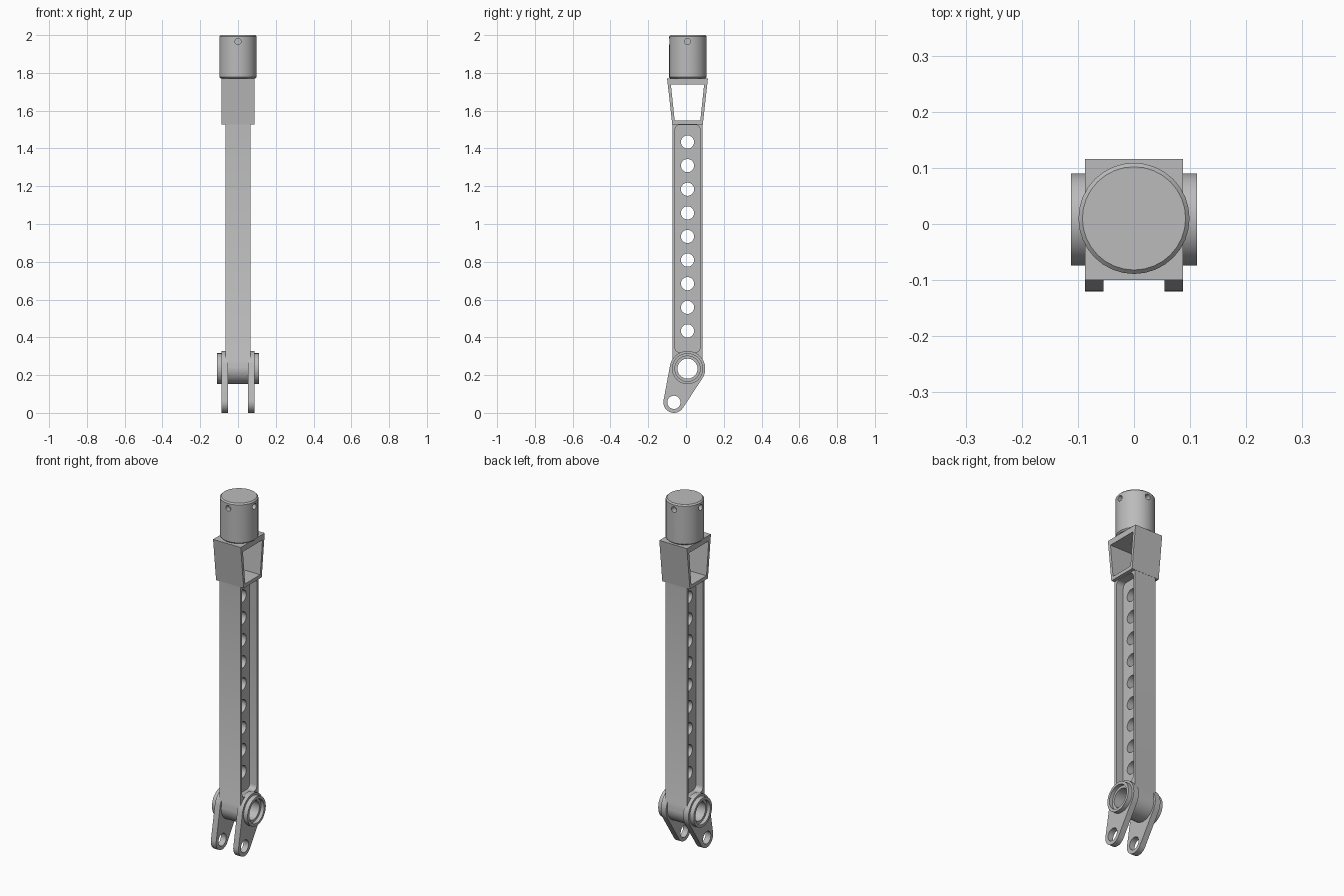
import bpy, bmesh, math
from mathutils import Matrix, Vector

if "Cube" in bpy.data.objects:
    bpy.data.objects.remove(bpy.data.objects["Cube"])

grey = bpy.data.materials.new("metal grey")
grey.use_nodes = True
grey.diffuse_color = (0.5, 0.5, 0.5, 1)
grey.node_tree.nodes["Principled BSDF"].inputs["Base Color"].default_value = (0.5, 0.5, 0.5, 1)

CY = 0.008          # centre line of the strut
HUB_Z = 0.234
EYE_Y, EYE_Z = -0.064, 0.056


def finish(name, bm):
    bmesh.ops.recalc_face_normals(bm, faces=bm.faces)
    mesh = bpy.data.meshes.new(name)
    bm.to_mesh(mesh)
    bm.free()
    mesh.materials.append(grey)
    ob = bpy.data.objects.new(name, mesh)
    bpy.context.collection.objects.link(ob)
    return ob


def prism(name, outline, x0, x1):
    """Extrude a (y, z) outline along x."""
    bm = bmesh.new()
    face = bm.faces.new([bm.verts.new((x0, y, z)) for y, z in outline])
    ext = bmesh.ops.extrude_face_region(bm, geom=[face])
    moved = [g for g in ext["geom"] if isinstance(g, bmesh.types.BMVert)]
    bmesh.ops.translate(bm, verts=moved, vec=(x1 - x0, 0, 0))
    return finish(name, bm)


def rod(name, centre, radius, length, axis="X", sides=32):
    bm = bmesh.new()
    turn = {"X": Matrix.Rotation(math.pi / 2, 4, "Y"),
            "Y": Matrix.Rotation(math.pi / 2, 4, "X"), "Z": Matrix()}[axis]
    bmesh.ops.create_cone(bm, cap_ends=True, segments=sides, radius1=radius, radius2=radius,
                          depth=length, matrix=Matrix.Translation(centre) @ turn)
    return finish(name, bm)


def arc(cy, cz, r, a0, a1, n=8):
    return [(cy + r * math.cos(a0 + (a1 - a0) * i / n),
             cz + r * math.sin(a0 + (a1 - a0) * i / n)) for i in range(n + 1)]


def rounded_rect(y0, y1, z0, z1, r):
    q = math.pi / 2
    corners = [(y1 - r, z1 - r), (y0 + r, z1 - r), (y0 + r, z0 + r), (y1 - r, z0 + r)]
    return [p for i, (y, z) in enumerate(corners) for p in arc(y, z, r, i * q, i * q + q, 5)]


def apply_mods(ob):
    bpy.context.view_layer.update()
    deps = bpy.context.evaluated_depsgraph_get()
    mesh = bpy.data.meshes.new_from_object(ob.evaluated_get(deps))
    ob.modifiers.clear()
    ob.data = mesh


def combine(target, others, operation):
    for other in others:
        mod = target.modifiers.new("bool", "BOOLEAN")
        mod.operation, mod.object, mod.solver = operation, other, "EXACT"
        apply_mods(target)
        bpy.data.objects.remove(other)


def smooth(ob):
    bpy.ops.object.select_all(action="DESELECT")
    ob.select_set(True)
    bpy.context.view_layer.objects.active = ob
    bpy.ops.object.shade_smooth_by_angle(angle=math.radians(35))


# Beam: solid column with a rounded foot that wraps the hub
foot = arc(CY, HUB_Z, 0.08, math.pi, 2 * math.pi, 20)
beam = prism("beam", foot + [(CY + 0.08, 1.535), (CY - 0.08, 1.535)], -0.067, 0.067)

# Side pockets leave flanges and a central web, with a row of lightening holes
pocket = rounded_rect(CY - 0.066, CY + 0.066, 0.32, 1.525, 0.025)
combine(beam, [prism("pocket", pocket, s * 0.022, s * 0.2) for s in (-1, 1)], "DIFFERENCE")
holes = [rod("hole", (0, CY, 0.434 + 0.125 * i), 0.035, 0.3) for i in range(9)]

# Hub crossing the foot, with a stepped bore
hub = rod("hub", (0, CY, HUB_Z), 0.082, 0.224, sides=48)


def clevis(name, x0, x1):
    """Tapered lug wrapping the hub circle and the lower eye circle."""
    big, small = 0.094, 0.056
    d = Vector((EYE_Y - CY, EYE_Z - HUB_Z))
    base = math.atan2(d.y, d.x)
    t = math.acos((big - small) / d.length)
    outline = arc(EYE_Y, EYE_Z, small, base - t, base + t, 14)
    outline += arc(CY, HUB_Z, big, base + t, base + 2 * math.pi - t, 28)
    return prism(name, outline, x0, x1)


lugs = [clevis("lug", min(s * 0.054, s * 0.087), max(s * 0.054, s * 0.087)) for s in (-1, 1)]
combine(beam, [hub] + lugs, "UNION")
bore = rod("bore", (0, CY, HUB_Z), 0.053, 0.4, sides=40)
steps = [rod("counterbore", (s * 0.152, CY, HUB_Z), 0.067, 0.12, sides=40) for s in (-1, 1)]
eye = rod("eye_hole", (0, EYE_Y, EYE_Z), 0.035, 0.4)
combine(beam, holes + [bore, eye] + steps, "DIFFERENCE")
smooth(beam)

# Open trapezoid bracket above the beam
bracket = prism("bracket", [(-0.073, 1.528), (0.089, 1.528), (0.116, 1.77), (-0.1, 1.77)],
                -0.087, 0.087)
window = prism("window", [(-0.06, 1.548), (0.076, 1.548), (0.096, 1.738), (-0.08, 1.738)],
               -0.2, 0.2)
screw_hole = rod("screw_hole", (0, CY, 1.74), 0.02, 0.04, "Z", 16)
combine(bracket, [window, screw_hole], "DIFFERENCE")

# Chamfered top cap with four radial set-screw holes
cap = rod("top_cap", (0, CY + 0.002, 1.885), 0.099, 0.23, "Z", 32)
bevel = cap.modifiers.new("bevel", "BEVEL")
bevel.width, bevel.segments = 0.007, 1
bevel.limit_method, bevel.angle_limit = "ANGLE", math.radians(40)
apply_mods(cap)
screws = []
for s in (-1, 1):
    screws.append(rod("set_screw", (s * 0.1, CY, 1.966), 0.016, 0.06, "X", 16))
    screws.append(rod("set_screw", (0, CY + s * 0.1, 1.966), 0.016, 0.06, "Y", 16))
combine(cap, screws, "DIFFERENCE")
smooth(cap)
